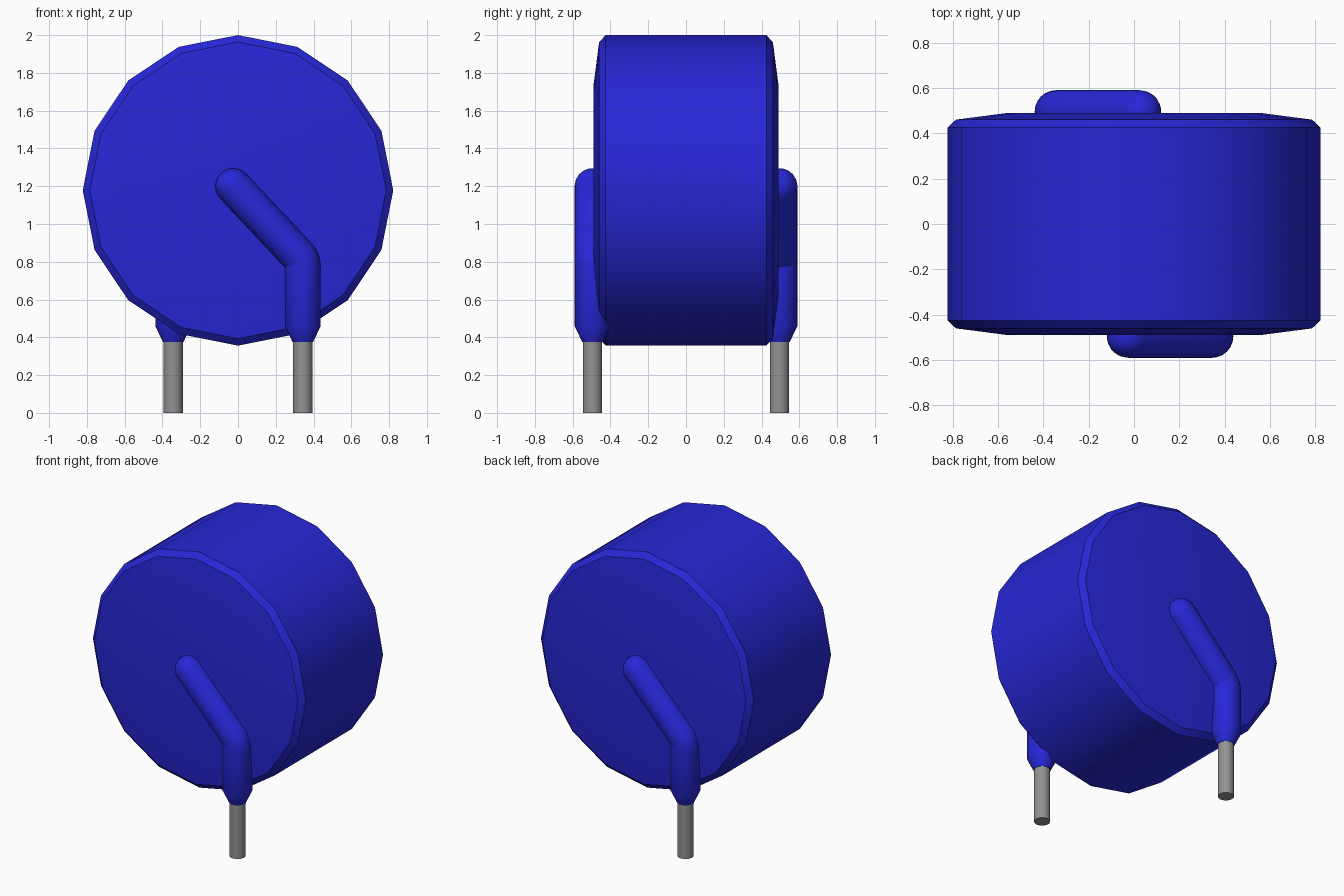
import bpy, bmesh
from math import pi, sin, cos, radians
from mathutils import Vector, Matrix

cube = bpy.data.objects.get("Cube")
if cube:
    bpy.data.objects.remove(cube)


def material(name, rgb, rough):
    m = bpy.data.materials.new(name)
    m.use_nodes = True
    m.diffuse_color = (*rgb, 1)
    bsdf = m.node_tree.nodes["Principled BSDF"]
    bsdf.inputs["Base Color"].default_value = (*rgb, 1)
    bsdf.inputs["Roughness"].default_value = rough
    return m


BLUE = material("blue coating", (0.02, 0.02, 0.68), 0.5)
GREY = material("grey metal", (0.29, 0.29, 0.29), 0.5)


def sweep(name, stations, sides, mat):
    """Loft rings of (centre, side axis, radius); the other ring axis is y."""
    bm = bmesh.new()
    rings = []
    for centre, axis, r in stations:
        ring = []
        for i in range(sides):
            a = 2 * pi * i / sides
            ring.append(bm.verts.new(centre + r * (cos(a) * axis[0] + sin(a) * axis[1])))
        rings.append(ring)
    for low, high in zip(rings, rings[1:]):
        for i in range(sides):
            j = (i + 1) % sides
            bm.faces.new((low[i], low[j], high[j], high[i]))
    bm.faces.new(rings[0])
    bm.faces.new(rings[-1])
    bmesh.ops.recalc_face_normals(bm, faces=bm.faces)
    mesh = bpy.data.meshes.new(name)
    bm.to_mesh(mesh)
    bm.free()
    mesh.materials.append(mat)
    obj = bpy.data.objects.new(name, mesh)
    bpy.context.collection.objects.link(obj)
    bpy.ops.object.select_all(action="DESELECT")
    obj.select_set(True)
    bpy.context.view_layer.objects.active = obj
    bpy.ops.object.shade_smooth_by_angle(angle=radians(32))
    return obj


X, Y, Z = Vector((1, 0, 0)), Vector((0, 1, 0)), Vector((0, 0, 1))

# Sixteen-sided disc body with a chamfer and slightly domed faces
half = [(0.425, 0.822), (0.46, 0.785), (0.49, 0.555)]
profile = [(-y, r) for y, r in reversed(half)] + half
sweep("disc_body", [(Vector((0, y, 1.178)), (X, Z), r) for y, r in profile], 16, BLUE)

# Bent coated lead: round tip, slanted run, elbow, vertical run, taper
R, LEAD_X, LEAD_Y = 0.095, 0.343, -0.495
tilt = radians(43)
tip = Vector((-0.025, LEAD_Y, 1.2))
slant_axis = Vector((cos(tilt), 0, sin(tilt)))
back_along = Vector((-sin(tilt), 0, cos(tilt)))
stations = []
for k in range(7):
    a = radians(88 - k * 88 / 6)
    stations.append((tip + back_along * R * sin(a), (slant_axis, Y), R * cos(a)))
pivot = Vector((LEAD_X - R - 0.002, LEAD_Y, 0.77))
for k in range(6):
    a = tilt * (1 - k / 5)
    axis = Vector((cos(a), 0, sin(a)))
    stations.append((pivot + axis * (R + 0.002), (axis, Y), R))
for z, r in ((0.46, R), (0.375, 0.054)):
    stations.append((Vector((LEAD_X, LEAD_Y, z)), (X, Y), r))
pin = [(Vector((LEAD_X, LEAD_Y, z)), (X, Y), 0.051) for z in (0, 0.42)]

# Front lead, and the same lead turned half way round for the back
for side, turn in (("front", 0), ("back", pi)):
    for obj in (sweep(side + "_coated_lead", stations, 24, BLUE),
                sweep(side + "_metal_pin", pin, 24, GREY)):
        obj.data.transform(Matrix.Rotation(turn, 4, "Z"))
